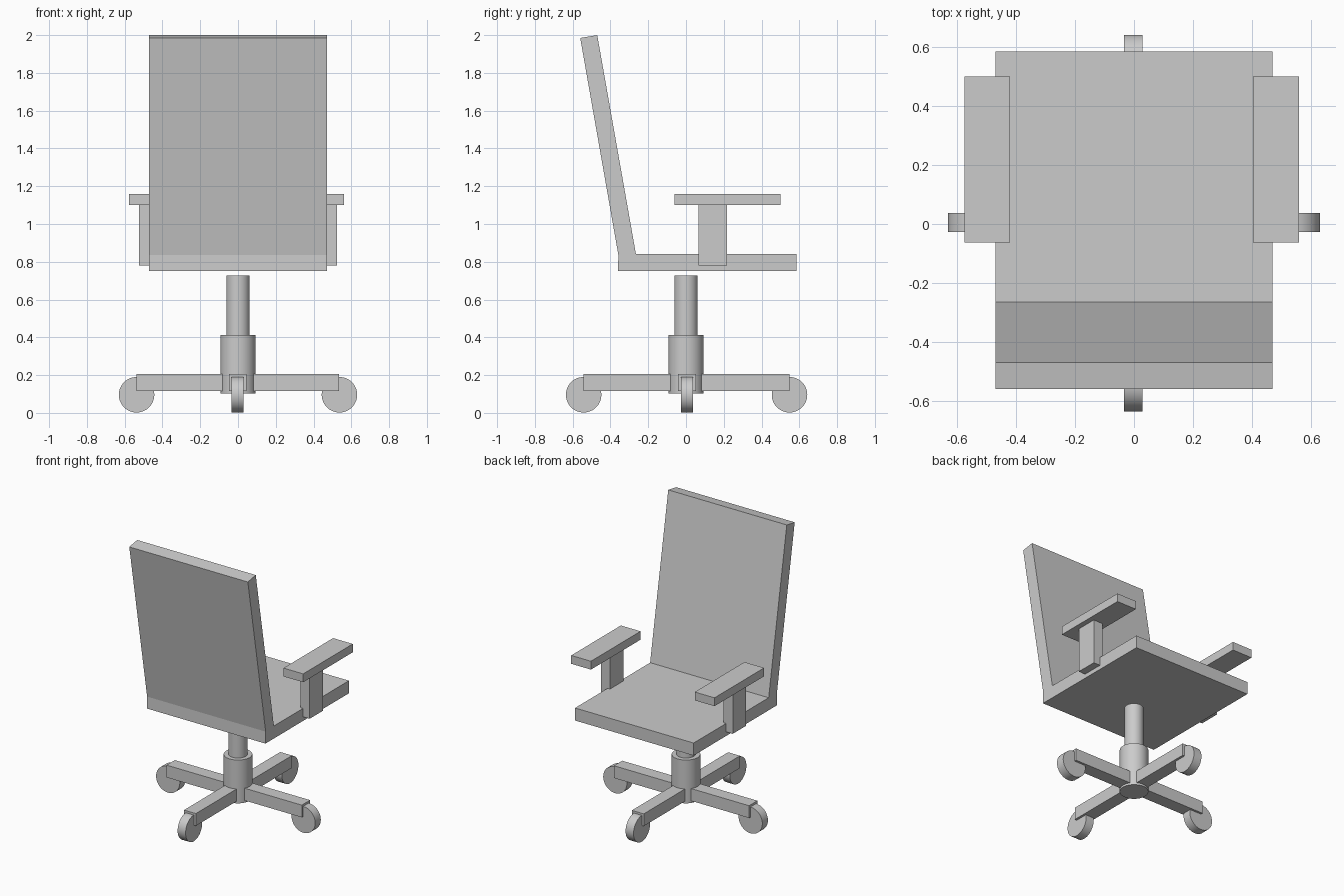
import bpy, bmesh
from math import pi

if "Cube" in bpy.data.objects:
    bpy.data.objects.remove(bpy.data.objects["Cube"])


def box(name, x, y, z):
    """Box from (min, max) ranges on each axis."""
    centre = [(r[0] + r[1]) / 2 for r in (x, y, z)]
    bpy.ops.mesh.primitive_cube_add(size=1, location=centre)
    ob = bpy.context.object
    ob.name = name
    ob.scale = [r[1] - r[0] for r in (x, y, z)]
    bpy.ops.object.transform_apply(location=False, rotation=False, scale=True)
    return ob


def cylinder(name, radius, depth, loc, rot=(0, 0, 0)):
    bpy.ops.mesh.primitive_cylinder_add(vertices=48, radius=radius, depth=depth,
                                        location=loc, rotation=rot)
    ob = bpy.context.object
    ob.name = name
    bpy.ops.object.shade_smooth_by_angle()
    return ob


# seat and reclined backrest: one L-shaped side profile (y, z) extruded across x
profile = [(-0.36, 0.75), (0.585, 0.75), (0.585, 0.84), (-0.265, 0.84),
           (-0.47, 2.0), (-0.56, 1.985), (-0.358, 0.835)]
half = 0.47
bm = bmesh.new()
face = bm.faces.new([bm.verts.new((-half, y, z)) for y, z in profile])
ext = bmesh.ops.extrude_face_region(bm, geom=[face])
bmesh.ops.translate(bm, vec=(2 * half, 0, 0),
                    verts=[g for g in ext["geom"] if isinstance(g, bmesh.types.BMVert)])
bmesh.ops.recalc_face_normals(bm, faces=bm.faces)
mesh = bpy.data.meshes.new("seat_and_back")
bm.to_mesh(mesh)
bm.free()
bpy.context.collection.objects.link(bpy.data.objects.new("seat_and_back", mesh))

# armrests: the pads sit very slightly off-centre to the left
for side, s in (("left", -1), ("right", 1)):
    pad_x = s * 0.49 - 0.008
    box(side + "_arm_pad", (pad_x - 0.078, pad_x + 0.078), (-0.062, 0.5), (1.10, 1.16))
    box(side + "_arm_post", (s * 0.487 - 0.036, s * 0.487 + 0.036),
        (0.065, 0.217), (0.78, 1.10))

# centre column
cylinder("column_sleeve", 0.093, 0.31, (0, 0, 0.257))
cylinder("column_piston", 0.062, 0.377, (0, 0, 0.54))

# crossed base bars
box("base_bar_x", (-0.537, 0.535), (-0.042, 0.052), (0.117, 0.205))
box("base_bar_y", (-0.048, 0.046), (-0.543, 0.547), (0.117, 0.205))

# caster wheels, rolling along the direction of their bar
for s in (-1, 1):
    side = "left" if s < 0 else "right"
    end = "front" if s < 0 else "back"
    cylinder(side + "_wheel", 0.094, 0.063, (s * 0.537, 0.005, 0.096), (pi / 2, 0, 0))
    cylinder(end + "_wheel", 0.094, 0.063, (-0.002, s * 0.545 + 0.003, 0.096), (0, pi / 2, 0))
